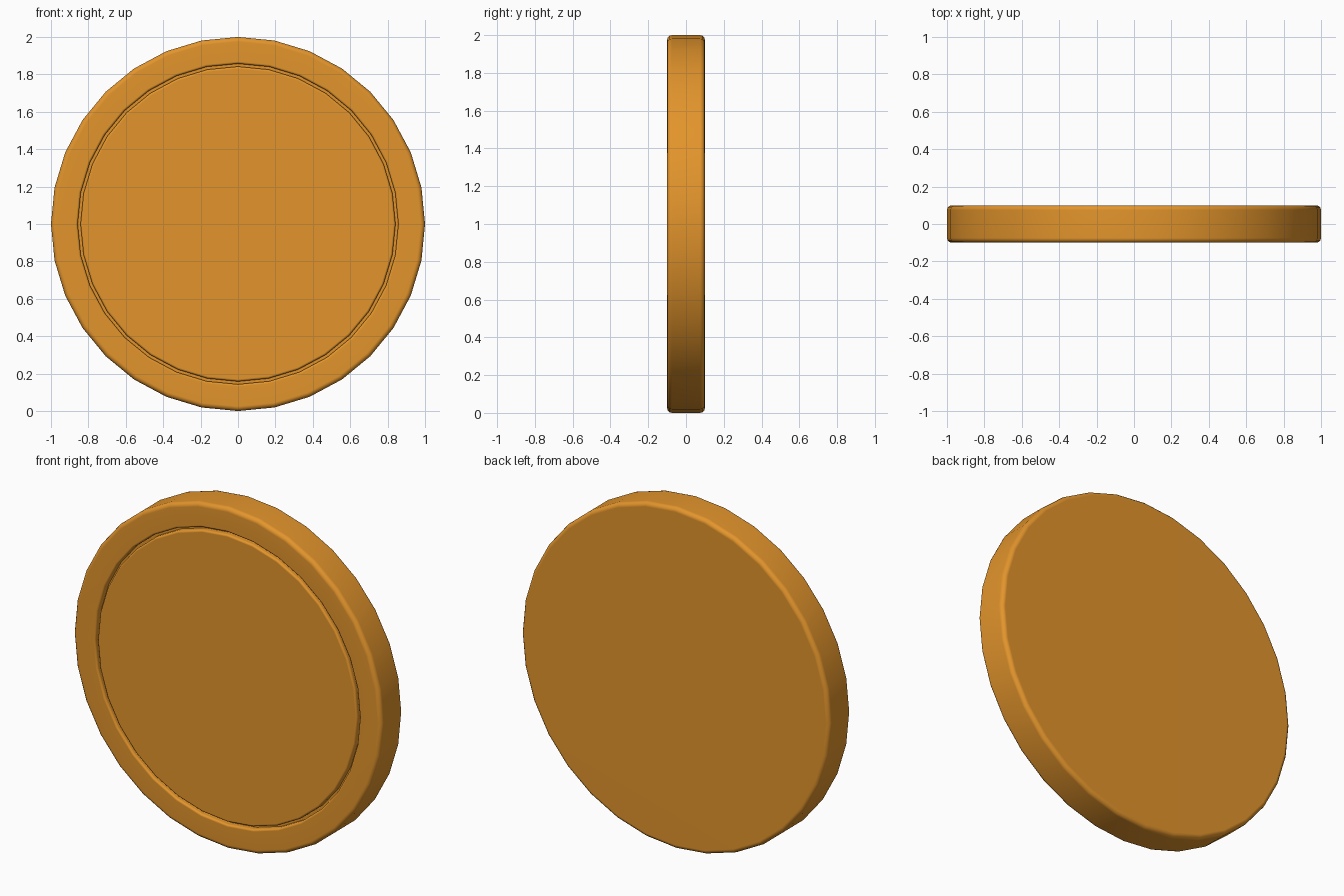
import bpy, bmesh, math

if "Cube" in bpy.data.objects:
    bpy.data.objects.remove(bpy.data.objects["Cube"])

SIDES = 32

def arc(cr, cy, rad, a0, a1, n=3):
    # Rounded corner in the (radius, y) profile plane
    return [(cr + rad * math.cos(math.radians(a0 + (a1 - a0) * i / n)),
             cy + rad * math.sin(math.radians(a0 + (a1 - a0) * i / n)))
            for i in range(n + 1)]

# Half profile from the back face, around the rim, through the groove, to the front panel
B = 0.025
G = 0.012
DEPTH = 0.035
profile = arc(1 - B, 0.1 - B, B, 90, 0)
profile += arc(1 - B, -0.1 + B, B, 0, -90)
profile += arc(0.857 + G, -0.1 + G, G, 270, 180)
profile += [(0.857, -0.1 + DEPTH), (0.842, -0.1 + DEPTH)]
profile += arc(0.842 - G, -0.1 + G, G, 0, -90)

# Disc body turned around the y axis
bm = bmesh.new()
rings = []
for r, y in profile:
    rings.append([bm.verts.new((r * math.sin(2 * math.pi * i / SIDES), y,
                                1 + r * math.cos(2 * math.pi * i / SIDES)))
                  for i in range(SIDES)])
for a, b in zip(rings, rings[1:]):
    for i in range(SIDES):
        j = (i + 1) % SIDES
        bm.faces.new((a[i], a[j], b[j], b[i]))
bm.faces.new(rings[0])
bm.faces.new(rings[-1])
bmesh.ops.recalc_face_normals(bm, faces=bm.faces[:])
mesh = bpy.data.meshes.new("round_token")
bm.to_mesh(mesh)
bm.free()
disc = bpy.data.objects.new("round_token", mesh)
bpy.context.collection.objects.link(disc)

# Golden orange finish
mat = bpy.data.materials.new("golden_orange")
mat.diffuse_color = (0.77, 0.30, 0.025, 1)
mat.use_nodes = True
mat.node_tree.nodes["Principled BSDF"].inputs["Base Color"].default_value = mat.diffuse_color
mesh.materials.append(mat)

bpy.context.view_layer.objects.active = disc
disc.select_set(True)
bpy.ops.object.shade_smooth_by_angle(angle=math.radians(35))

# Weighted normals keep the two broad faces evenly shaded
mod = disc.modifiers.new("even_faces", "WEIGHTED_NORMAL")
mod.keep_sharp = True
